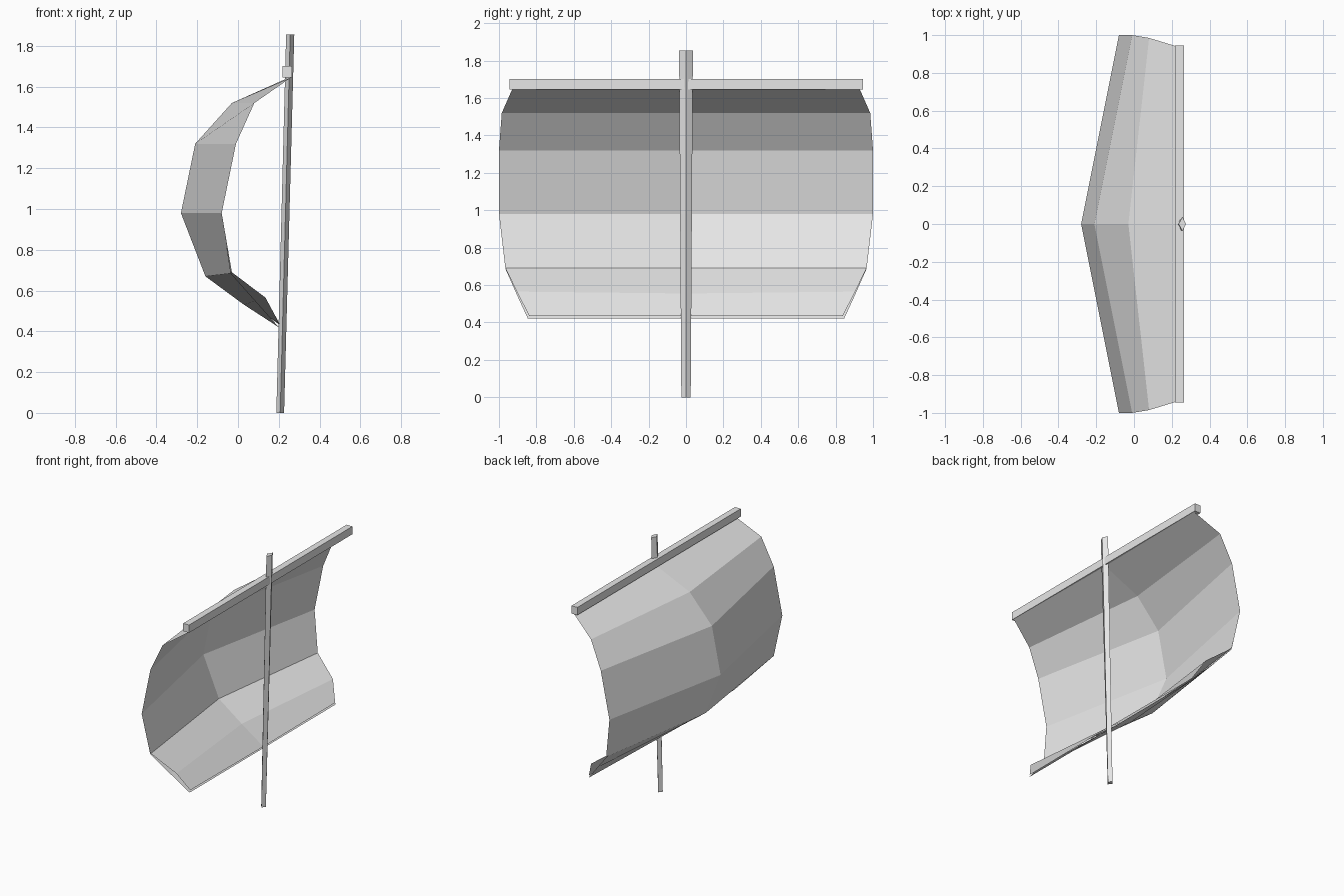
import bpy
import bmesh

if "Cube" in bpy.data.objects:
    bpy.data.objects.remove(bpy.data.objects["Cube"], do_unlink=True)

grey = bpy.data.materials.new("pale_grey")
grey.use_nodes = True
grey.diffuse_color = (0.8, 0.8, 0.8, 1)
grey.node_tree.nodes["Principled BSDF"].inputs["Base Color"].default_value = (0.8, 0.8, 0.8, 1)


def finish(name, bm):
    """Turn a bmesh into a flat-shaded object."""
    mesh = bpy.data.meshes.new(name)
    bm.to_mesh(mesh)
    bm.free()
    mesh.materials.append(grey)
    obj = bpy.data.objects.new(name, mesh)
    bpy.context.collection.objects.link(obj)
    return obj


def loft(name, rings):
    """Closed solid through rings of equal point count."""
    bm = bmesh.new()
    loops = [[bm.verts.new(p) for p in ring] for ring in rings]
    n = len(loops[0])
    for a, b in zip(loops, loops[1:]):
        for i in range(n):
            j = (i + 1) % n
            bm.faces.new((a[i], a[j], b[j], b[i]))
    bm.faces.new(loops[0])
    bm.faces.new(loops[-1])
    bmesh.ops.recalc_face_normals(bm, faces=bm.faces)
    return finish(name, bm)


def sheet(name, rows):
    """Cloth from rows of (centre x, centre z, edge x, edge y, edge z)."""
    bm = bmesh.new()
    grid = [[bm.verts.new(p) for p in ((ex, -ey, ez), (cx, 0, cz), (ex, ey, ez))]
            for cx, cz, ex, ey, ez in rows]
    for a, b in zip(grid, grid[1:]):
        for i in range(2):
            bm.faces.new((a[i], a[i + 1], b[i + 1], b[i]))
    return finish(name, bm)


# Billowing sail, creased along its centre line
upper_rows = [
    (0.25, 1.645, 0.26, 0.93, 1.645),
    (-0.03, 1.52, 0.08, 0.985, 1.52),
    (-0.21, 1.32, -0.01, 1.0, 1.32),
    (-0.28, 0.98, -0.08, 1.0, 0.98),
]
sheet("sail", upper_rows + [
    (-0.155, 0.69, -0.03, 0.965, 0.69),
    (0.03, 0.555, 0.135, 0.905, 0.565),
    (0.205, 0.435, 0.2, 0.838, 0.435),
])

# Outer layer of the lower hem
sheet("sail_hem", [
    upper_rows[-1],
    (-0.16, 0.67, -0.035, 0.965, 0.685),
    (0.03, 0.53, 0.085, 0.905, 0.55),
    (0.2, 0.42, 0.2, 0.845, 0.42),
])


# Leaning diamond-section mast
def diamond(x, z, rx, ry):
    return [(x + rx, 0, z), (x, ry, z), (x - rx, 0, z), (x, -ry, z)]


loft("mast", [diamond(0.207, 0, 0.019, 0.025), diamond(0.256, 1.855, 0.02, 0.037)])

# Crossbeam carrying the top of the sail
loft("yard", [[(x, y, z) for x, z in ((0.218, 1.645), (0.265, 1.645), (0.265, 1.702), (0.218, 1.702))]
              for y in (-0.945, 0.945)])
